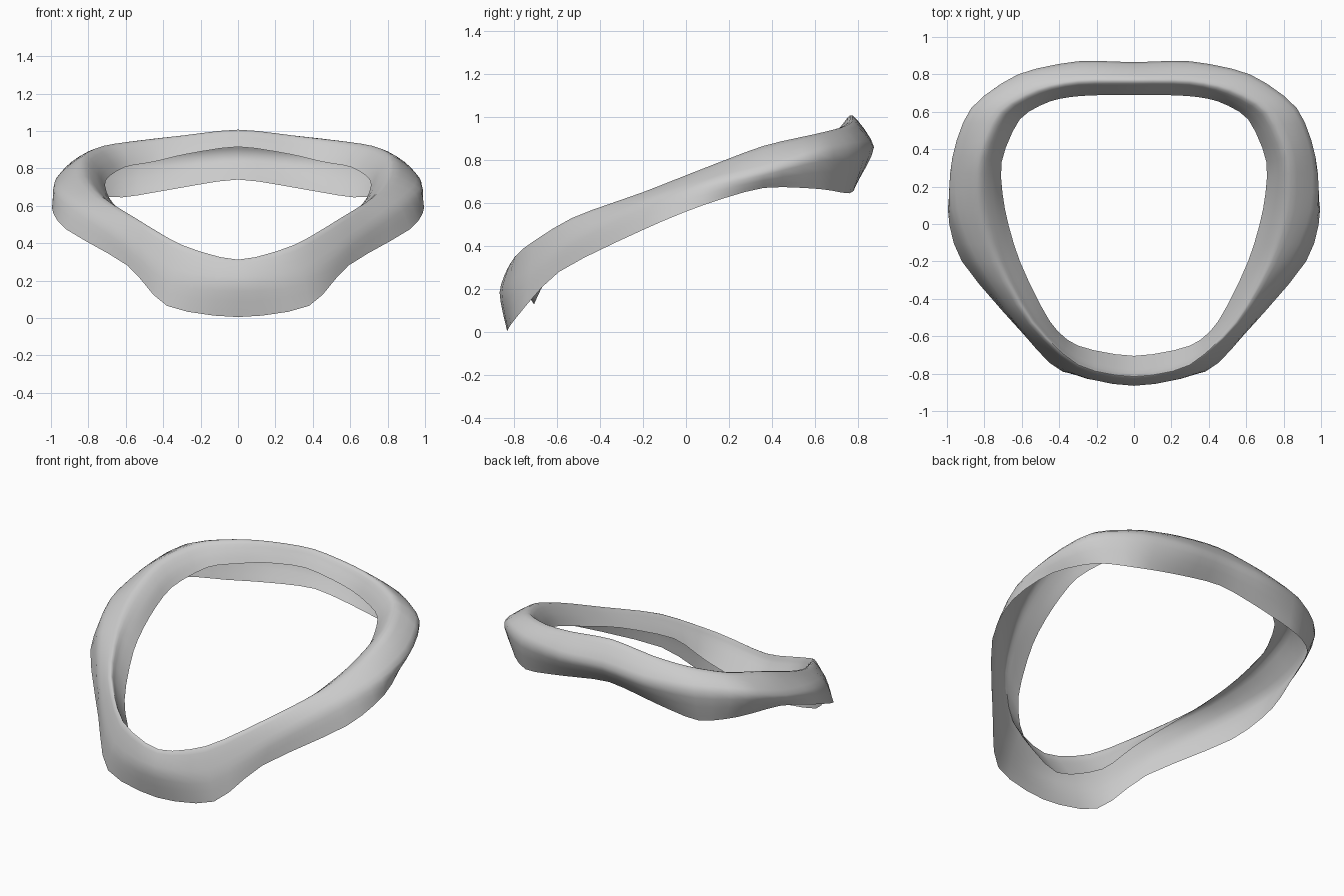
import bpy
import bmesh
import math
from mathutils import Vector

cube = bpy.data.objects.get("Cube")
if cube:
    bpy.data.objects.remove(cube, do_unlink=True)

# Half rails of the band, running from front centre along the left side to back centre
inner_edge = [(0, -.705, .13), (.3, -.65, .24), (.45, -.52, .4), (.61, -.2, .55), (.69, .08, .645),
              (.708, .33, .735), (.61, .56, .805), (.45, .655, .835), (.28, .685, .875), (0, .69, .915)]
inner_shoulder = [(0, -.8, .27), (.3, -.73, .35), (.52, -.51, .49), (.68, -.2, .61), (.745, .08, .71),
                  (.755, .34, .81), (.655, .575, .87), (.48, .68, .9), (.29, .725, .935), (0, .73, .97)]
ridge = [(0, -.82, .31), (.3, -.76, .385), (.55, -.53, .53), (.74, -.2, .65), (.83, .08, .76),
         (.83, .36, .865), (.72, .6, .92), (.52, .72, .95), (.3, .77, .975), (0, .775, 1.005)]
outer_middle = [(0, -.865, .185), (.35, -.79, .22), (.61, -.55, .42), (.86, -.2, .6), (.97, .08, .69),
                (.97, .36, .75), (.87, .62, .83), (.62, .8, .85), (.3, .87, .855), (0, .865, .87)]
outer_edge = [(0, -.83, .005), (.38, -.79, .065), (.59, -.59, .28), (.92, -.2, .475), (.995, .08, .59),
              (.93, .36, .67), (.81, .62, .665), (.62, .76, .645), (.34, .79, .69), (0, .79, .74)]

STEPS_ALONG = 3
STEPS_ACROSS = 4
TENSION = .4


def spline_point(a, b, c, d, t):
    """Point between b and c, leaving along a-c and arriving along b-d."""
    leave, arrive = TENSION * (c - a), TENSION * (d - b)
    blend = t * t * (3 - 2 * t)
    return b.lerp(c, blend) + leave * t * (1 - t) ** 2 - arrive * t * t * (1 - t)


def smooth_path(points, steps, closed):
    """Resample a path smoothly, keeping every given point."""
    count = len(points)

    def pick(i):
        return points[i % count] if closed else points[max(0, min(i, count - 1))]

    result = []
    for i in range(count if closed else count - 1):
        for k in range(steps):
            result.append(spline_point(pick(i - 1), pick(i), pick(i + 1), pick(i + 2), k / steps))
    if not closed:
        result.append(points[-1].copy())
    return result


def full_loop(half):
    """Mirror a half rail to the right side and smooth it into a closed loop."""
    left = [Vector(p) for p in half]
    right = [Vector((-p.x, p.y, p.z)) for p in reversed(left[1:-1])]
    return smooth_path(left + right, STEPS_ALONG, True)


# Loft one arched sheet around the loop, open underneath
rails = [full_loop(r) for r in (inner_edge, inner_shoulder, ridge, outer_middle, outer_edge)]
bm = bmesh.new()
sections = []
for station in zip(*rails):
    sections.append([bm.verts.new(p) for p in smooth_path(station, STEPS_ACROSS, False)])

for i, section in enumerate(sections):
    following = sections[(i + 1) % len(sections)]
    for j in range(len(section) - 1):
        bm.faces.new((section[j], section[j + 1], following[j + 1], following[j]))

mesh = bpy.data.meshes.new("band")
bm.to_mesh(mesh)
bm.free()
band = bpy.data.objects.new("band", mesh)
bpy.context.collection.objects.link(band)

# Plain grey finish
grey = bpy.data.materials.new("light_grey")
grey.use_nodes = True
colour = (.6, .6, .6, 1)
grey.diffuse_color = colour
shader = next(n for n in grey.node_tree.nodes if n.type == 'BSDF_PRINCIPLED')
shader.inputs["Base Color"].default_value = colour
mesh.materials.append(grey)

# Smooth shading all round
bpy.ops.object.select_all(action='DESELECT')
band.select_set(True)
bpy.context.view_layer.objects.active = band
bpy.ops.object.shade_smooth_by_angle(angle=math.radians(60))
